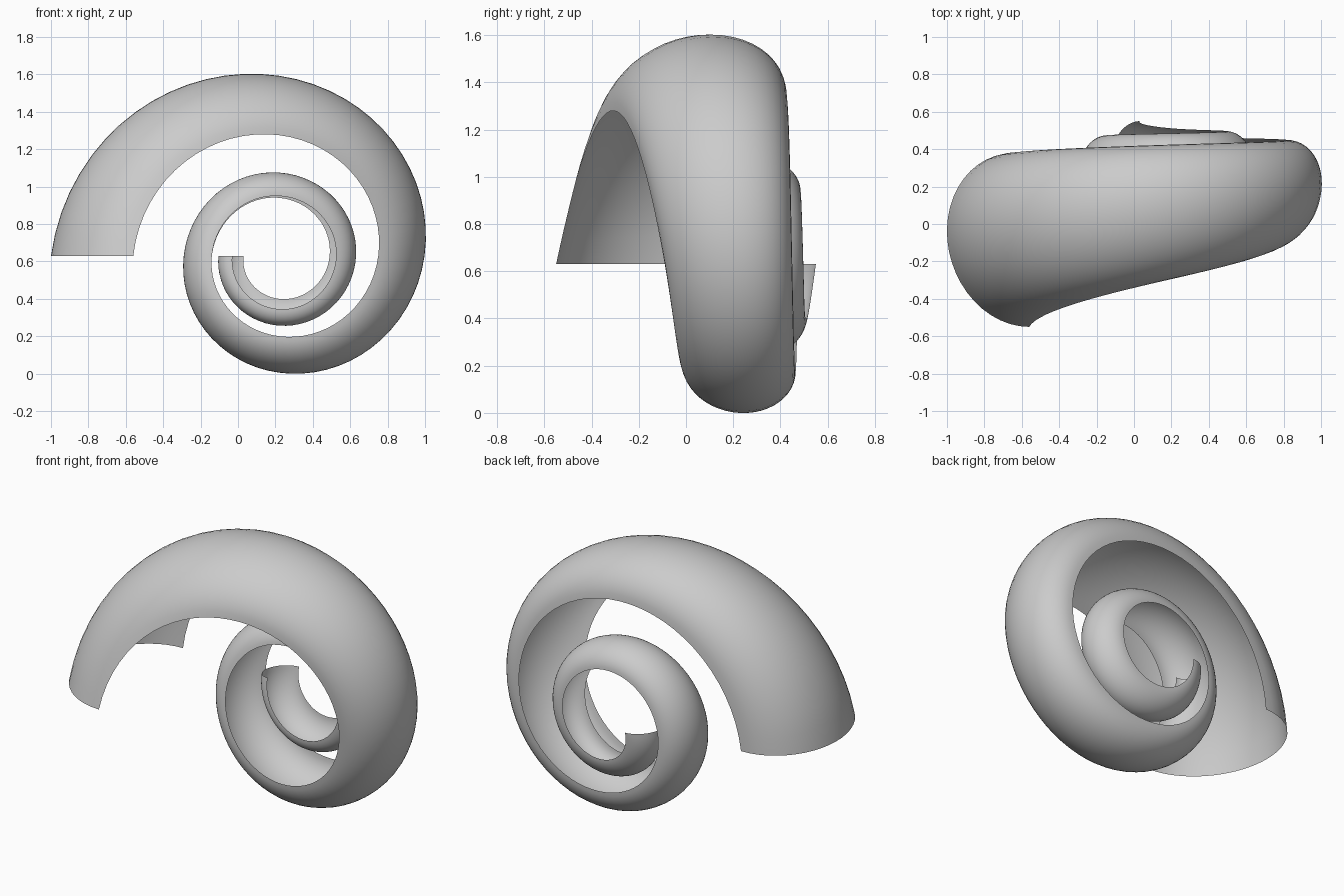
import bpy, bmesh, math

if "Cube" in bpy.data.objects:
    bpy.data.objects.remove(bpy.data.objects["Cube"])

# Spiral axis runs along y through this point (x, z)
CX, CZ = 0.22, 0.63
# Cross-section every quarter turn: front edge y, r; back edge y, r; outer r
KEYS = [
    (-0.55, 0.78, 0.38, 0.86, 1.218),
    (-0.29, 0.645, 0.425, 0.72, 0.96),
    (-0.09, 0.53, 0.45, 0.595, 0.775),
    (0.00, 0.43, 0.465, 0.45, 0.625),
    (0.09, 0.36, 0.475, 0.36, 0.51),
    (0.17, 0.32, 0.485, 0.31, 0.445),
    (0.23, 0.305, 0.497, 0.27, 0.41),
    (0.28, 0.285, 0.51, 0.23, 0.37),
    (0.33, 0.25, 0.55, 0.19, 0.32),
]
STEPS, SIDES = 16, 24


def section(u):
    """Smoothly interpolated cross-section at u quarter turns."""
    i = min(int(u), len(KEYS) - 2)
    t = u - i
    b, c = KEYS[i], KEYS[i + 1]
    a = KEYS[i - 1] if i else [2 * p - q for p, q in zip(b, c)]
    d = KEYS[i + 2] if i + 2 < len(KEYS) else [2 * q - p for p, q in zip(b, c)]
    return [0.5 * (2 * q + (r - p) * t + (2 * p - 5 * q + 4 * r - s) * t * t
                   + (3 * q - p - 3 * r + s) * t ** 3)
            for p, q, r, s in zip(a, b, c, d)]


# Open half-tube swept two turns inward
bm = bmesh.new()
rings = []
for n in range((len(KEYS) - 1) * STEPS + 1):
    u = n / STEPS
    yf, rf, yb, rb, ro = section(u)
    ang = math.pi - u * math.pi / 2
    depth = ro - (rf + rb) / 2
    ring = []
    for k in range(SIDES + 1):
        t = math.pi * k / SIDES
        w = (1 - math.cos(t)) / 2
        r = rf + (rb - rf) * w + depth * math.sin(t)
        ring.append(bm.verts.new((CX + r * math.cos(ang), yf + (yb - yf) * w,
                                  CZ + r * math.sin(ang))))
    rings.append(ring)
for p, q in zip(rings, rings[1:]):
    for k in range(SIDES):
        f = bm.faces.new((p[k], q[k], q[k + 1], p[k + 1]))
        f.smooth = True

bm.normal_update()
if rings[0][SIDES // 2].normal.x > 0:
    bmesh.ops.reverse_faces(bm, faces=bm.faces)
mesh = bpy.data.meshes.new("spiral_shell")
bm.to_mesh(mesh)
bm.free()
shell = bpy.data.objects.new("spiral_shell", mesh)
bpy.context.collection.objects.link(shell)
